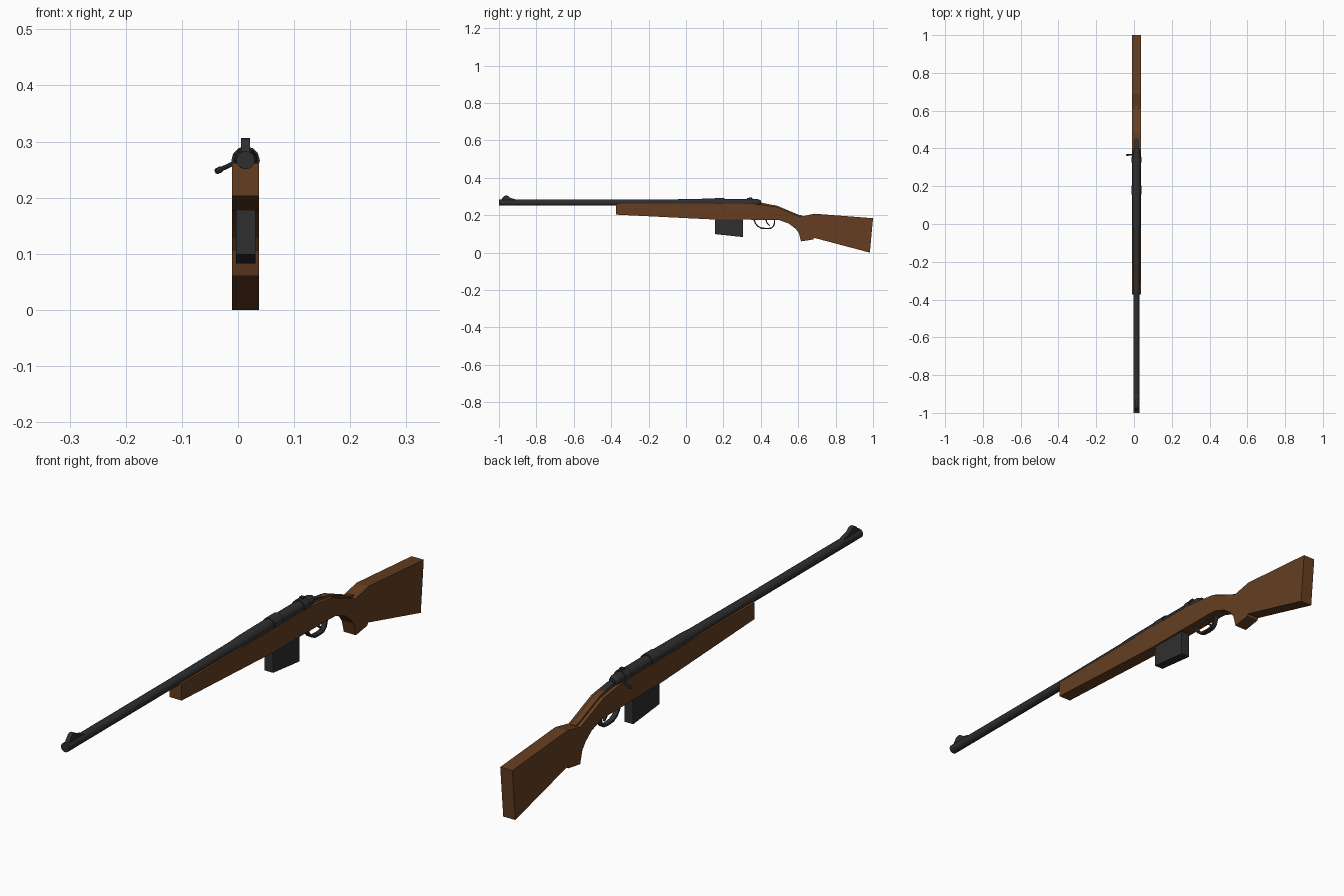
import bpy, bmesh, math
from mathutils import Vector

if "Cube" in bpy.data.objects:
    bpy.data.objects.remove(bpy.data.objects["Cube"])

CX, BZ = 0.0135, 0.267   # middle of the body, height of the bore


def material(name, color):
    m = bpy.data.materials.new(name)
    m.diffuse_color = (*color, 1)
    m.use_nodes = True
    m.node_tree.nodes["Principled BSDF"].inputs["Base Color"].default_value = m.diffuse_color
    return m


WOOD = material("walnut_wood", (0.13, 0.048, 0.015))
METAL = material("dark_metal", (0.028, 0.028, 0.029))


def finish(name, bm, mat):
    bmesh.ops.recalc_face_normals(bm, faces=bm.faces)
    me = bpy.data.meshes.new(name)
    bm.to_mesh(me)
    bm.free()
    me.materials.append(mat)
    ob = bpy.data.objects.new(name, me)
    bpy.context.collection.objects.link(ob)
    return ob


def slab(name, profile, width, mat):
    """Extrude a (y, z) side profile symmetrically along x."""
    bm = bmesh.new()
    face = bm.faces.new([bm.verts.new((CX - width / 2, y, z)) for y, z in profile])
    ext = bmesh.ops.extrude_face_region(bm, geom=[face])
    bmesh.ops.translate(bm, vec=(width, 0, 0),
                        verts=[v for v in ext["geom"] if isinstance(v, bmesh.types.BMVert)])
    return finish(name, bm, mat)


def lathe(name, rings, mat, start, axis, sides=14):
    """Capped turned part; rings are (distance along axis, radius)."""
    bm = bmesh.new()
    rot = Vector((0, 0, 1)).rotation_difference(Vector(axis).normalized())
    loops = []
    for d, r in rings:
        loops.append([bm.verts.new(Vector(start) + rot @ Vector((
            r * math.cos(2 * math.pi * i / sides), r * math.sin(2 * math.pi * i / sides), d)))
            for i in range(sides)])
    for a, b in zip(loops, loops[1:]):
        for i in range(sides):
            j = (i + 1) % sides
            bm.faces.new((a[i], a[j], b[j], b[i]))
    bm.faces.new(loops[0])
    bm.faces.new(loops[-1])
    return finish(name, bm, mat)


def band(name, path, thick, width, mat):
    """Bent strip following a (y, z) path."""
    pts = [Vector(p) for p in path]
    inner = []
    for i, p in enumerate(pts):
        t = (pts[min(i + 1, len(pts) - 1)] - pts[max(i - 1, 0)]).normalized()
        inner.append(p + Vector((-t.y, t.x)) * thick)
    return slab(name, [tuple(p) for p in pts + inner[::-1]], width, mat)


# Wooden stock with grip and butt
slab("stock", [(-0.373, 0.203), (0.15, 0.177), (0.46, 0.175), (0.50, 0.173), (0.55, 0.155),
               (0.585, 0.128), (0.603, 0.105), (0.615, 0.06), (0.68, 0.07), (0.685, 0.079),
               (0.983, 0.0), (1.0, 0.184), (0.687, 0.208), (0.612, 0.192), (0.484, 0.245),
               (0.40, 0.257), (0.30, 0.262), (-0.373, 0.262)], 0.048, WOOD)
# Raised ridge over the wrist
slab("wrist_ridge", [(0.38, 0.25), (0.60, 0.18), (0.625, 0.198), (0.60, 0.203),
                     (0.484, 0.252), (0.40, 0.264)], 0.022, WOOD)

# Barrel, widening into the receiver
lathe("barrel", [(0, 0.0165), (0.62, 0.0165), (0.95, 0.0185), (1.0, 0.021), (1.16, 0.022)],
      METAL, (CX, -1, BZ), (0, 1, 0))
lathe("receiver", [(0, 0.021), (0.19, 0.021)], METAL, (CX, 0.15, BZ - 0.001), (0, 1, 0))
for name, y, length in (("front_receiver_ring", 0.155, 0.05), ("rear_receiver_ring", 0.325, 0.03)):
    lathe(name, [(0, 0.0255), (length, 0.0255)], METAL, (CX, y, BZ - 0.001), (0, 1, 0), 12)
# Bolt end and tang
lathe("bolt_end", [(0, 0.02), (0.03, 0.019), (0.045, 0.013)], METAL, (CX, 0.355, BZ), (0, 1, 0))
slab("tang", [(0.34, 0.25), (0.44, 0.245), (0.47, 0.253), (0.40, 0.268), (0.34, 0.272)], 0.02, METAL)

# Bolt handle with knob
lathe("bolt_handle", [(0, 0.004), (0.046, 0.004), (0.049, 0.0055), (0.057, 0.0055), (0.06, 0.003)],
      METAL, (CX, 0.366, BZ + 0.004), (-0.9, 0, -0.42), 8)

# Front sight on its ramp
slab("front_sight", [(-0.99, 0.275), (-0.985, 0.288), (-0.972, 0.303), (-0.962, 0.306),
                     (-0.95, 0.303), (-0.94, 0.293), (-0.905, 0.283), (-0.905, 0.275)], 0.016, METAL)
# Rear sight block
slab("rear_sight", [(0.337, 0.285), (0.337, 0.296), (0.352, 0.296), (0.352, 0.285)], 0.014, METAL)

# Box magazine
slab("magazine", [(0.155, 0.185), (0.155, 0.099), (0.305, 0.083), (0.305, 0.185)], 0.035, METAL)

# Trigger guard and trigger
band("trigger_guard", [(0.358, 0.18), (0.368, 0.155), (0.382, 0.138), (0.403, 0.127), (0.435, 0.125),
                       (0.458, 0.128), (0.471, 0.14), (0.477, 0.158), (0.477, 0.18)], 0.007, 0.018, METAL)
band("trigger", [(0.425, 0.18), (0.427, 0.165), (0.434, 0.153), (0.445, 0.143)], 0.006, 0.008, METAL)
